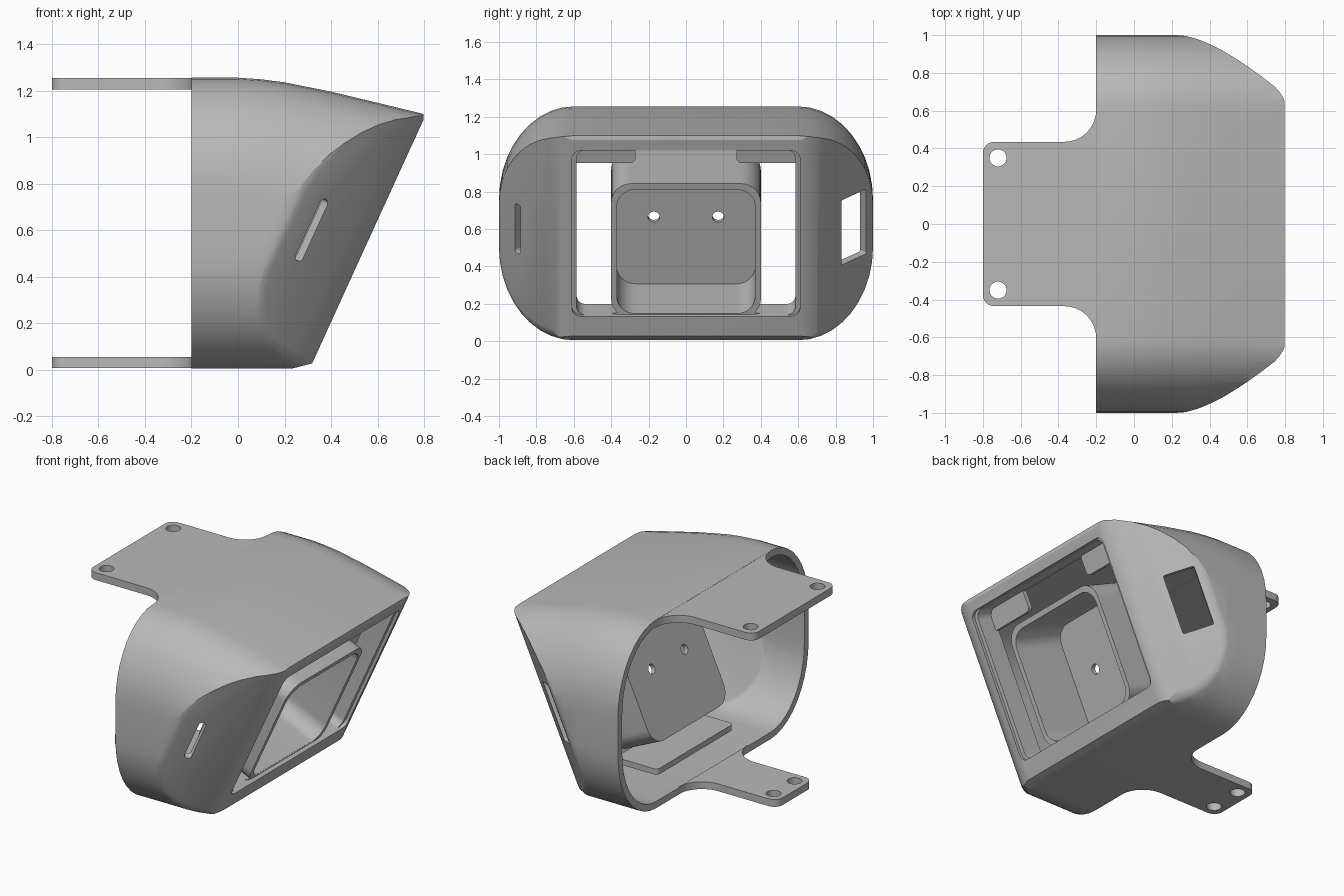
import bpy, bmesh, math
from mathutils import Vector, Matrix

if "Cube" in bpy.data.objects:
    bpy.data.objects.remove(bpy.data.objects["Cube"], do_unlink=True)

grey = bpy.data.materials.new("plain grey")
grey.use_nodes = True
COLOUR = (0.48, 0.48, 0.48, 1)
grey.diffuse_color = COLOUR
grey.node_tree.nodes["Principled BSDF"].inputs["Base Color"].default_value = COLOUR

WALL = 0.045
SLOPE = 0.457                                  # lean of the front face
SWEEP, CHEEK_Y = 1.2, 0.68                     # how far the cheeks fall back, and from where
FACE_N = Vector((1, 0, -SLOPE)).normalized()
LEAN = Vector((SLOPE, 0, 1)).normalized()
BASE = Vector((0.306, 0, 0))


def frame(origin, x_axis, y_axis):
    z_axis = x_axis.cross(y_axis)
    m = Matrix((x_axis, y_axis, z_axis)).transposed().to_4x4()
    m.translation = origin
    return m


FACE = frame(BASE, Vector((0, 1, 0)), LEAN)    # local: across, up the face, out


def cheek_normal(side):
    return Vector((1, SWEEP * side, -SLOPE)).normalized()


def to_object(name, bm):
    bmesh.ops.recalc_face_normals(bm, faces=bm.faces)
    mesh = bpy.data.meshes.new(name)
    bm.to_mesh(mesh)
    bm.free()
    ob = bpy.data.objects.new(name, mesh)
    bpy.context.collection.objects.link(ob)
    mesh.materials.append(grey)
    return ob


def arc(cx, cy, rx, ry, start, end, n=10):
    return [(cx + rx * math.cos(math.radians(start + (end - start) * i / n)),
             cy + ry * math.sin(math.radians(start + (end - start) * i / n)))
            for i in range(n + 1)]


def rounded(x0, x1, y0, y1, rx, ry):
    return (arc(x1 - rx, y1 - ry, rx, ry, 0, 90) + arc(x0 + rx, y1 - ry, rx, ry, 90, 180)
            + arc(x0 + rx, y0 + ry, rx, ry, 180, 270) + arc(x1 - rx, y0 + ry, rx, ry, 270, 360))


def loft(rings):
    bm = bmesh.new()
    loops = [[bm.verts.new(p) for p in ring] for ring in rings]
    for a, b in zip(loops, loops[1:]):
        for i in range(len(a)):
            j = (i + 1) % len(a)
            bm.faces.new((a[i], a[j], b[j], b[i]))
    bm.faces.new(loops[0])
    bm.faces.new(loops[-1])
    return bm


def prism(name, outline, z0, z1, matrix=Matrix(), shrink=None):
    # Straight prism; shrink gives a rounded inner end at z0
    bm = loft([[(x, y, z) for x, y in outline] for z in (z0, z1)])
    if shrink:
        ends = [e for e in bm.edges if all(abs(v.co.z - z0) < 1e-5 for v in e.verts)]
        bmesh.ops.bevel(bm, geom=ends, offset=shrink, segments=5, profile=0.5,
                        affect='EDGES')
    bmesh.ops.transform(bm, matrix=matrix, verts=bm.verts)
    return to_object(name, bm)


def cut(target, cutter):
    mod = target.modifiers.new("cut", 'BOOLEAN')
    mod.operation = 'DIFFERENCE'
    mod.solver = 'EXACT'
    mod.object = cutter
    bpy.context.view_layer.update()
    bpy.context.view_layer.objects.active = target
    bpy.ops.object.modifier_apply(modifier=mod.name)
    bpy.data.objects.remove(cutter, do_unlink=True)


def slice_off(bm, point, normal):
    geom = bm.verts[:] + bm.edges[:] + bm.faces[:]
    bmesh.ops.bisect_plane(bm, geom=geom, plane_co=point, plane_no=normal, clear_outer=True)
    bmesh.ops.holes_fill(bm, edges=[e for e in bm.edges if e.is_boundary])


def round_between(bm, n1, d1, n2, d2, r, inset, steps):
    # Slice along an arc that is tangent to two planes
    g = n1.dot(n2)
    p, q = d1 - r, d2 - r
    centre = (n1 * (p - g * q) + n2 * (q - g * p)) / (1 - g * g)
    for i in range(1, steps):
        n = n1.slerp(n2, i / steps)
        slice_off(bm, centre + n * (r - inset), n)


def hood(name, inset, back):
    # Rounded sleeve with a drooping top, sliced by the front face and cheeks
    top = [(back, 1.255), (0, 1.255), (0.1, 1.248), (0.2, 1.235), (0.4, 1.195),
           (0.6, 1.147), (1.0, 1.05)]
    half, rx, rz = 1 - inset, 0.4, 0.5
    bm = loft([[(x, y, z) for y, z in rounded(-half, half, 0.005 + inset, h - inset,
                                              rx - inset, rz - inset)] for x, h in top])
    face_d = FACE_N.dot(BASE)
    slice_off(bm, FACE_N * (face_d - inset), FACE_N)
    for side in (-1, 1):
        n = cheek_normal(side)
        d = n.dot(BASE + Vector((0, side * CHEEK_Y, 0)))
        slice_off(bm, n * (d - inset), n)
        round_between(bm, FACE_N, face_d, n, d, 0.2, inset, 5)
        # soft edge between the cheek and the sleeve, all around its curve
        for degrees in range(-70, 71, 10):
            c, s = math.cos(math.radians(degrees)), math.sin(math.radians(degrees))
            level = 0.005 + rz if s < 0 else 1.255 - rz
            reach = (1 - rx) * c + level * s + math.hypot(rx * c, rz * s)
            round_between(bm, n, d, Vector((0, side * c, s)), reach, 0.1, inset, 4)
    if not inset:
        slice_off(bm, Vector((0.23, 0, 0.005)), Vector((0.25, 0, -1)).normalized())
        slice_off(bm, Vector((0.797, 0, 1)), Vector((1, 0, 0)))
    return to_object(name, bm)


# Hollow hood, open at the back
shell = hood("hood_shell", 0, -0.2)
cut(shell, hood("hood_hollow", WALL, -0.4))

# Large opening in the leaning face
cut(shell, prism("opening_cutter", rounded(-0.61, 0.61, 0.145, 1.12, 0.05, 0.05),
                 -0.2, 0.2, FACE))


# Slot in one cheek, window in the other
def cheek_cutter(name, side, y, z, width, height, radius):
    n = cheek_normal(side)
    x = BASE.x + SLOPE * z - SWEEP * (abs(y) - CHEEK_Y)
    m = frame(Vector((x, y, z)), LEAN.cross(n), LEAN)
    w, h = width / 2, height / 2
    return prism(name, rounded(-w, w, -h, h, radius, radius), -0.15, 0.15, m)


cut(shell, cheek_cutter("slot_cutter", -1, -0.9, 0.6, 0.045, 0.29, 0.02))
cut(shell, cheek_cutter("window_cutter", 1, 0.897, 0.61, 0.195, 0.38, 0.012))

# Collar running inwards from the opening
collar = prism("opening_collar", rounded(-0.64, 0.64, 0.115, 1.145, 0.07, 0.07),
               -0.16, -0.02, FACE)
cut(collar, prism("collar_cutter", rounded(-0.585, 0.585, 0.145, 1.115, 0.05, 0.05),
                  -0.3, 0.2, FACE))

# Small ledges at the upper corners of the collar
for side, label in ((-1, "right"), (1, "left")):
    a, b = sorted((side * 0.27, side * 0.61))
    prism("ledge_" + label, rounded(a, b, 0.985, 1.125, 0.03, 0.03), -0.165, -0.135, FACE)

# Deep tray in the middle with two screw holes in its floor
tray = prism("tray", rounded(-0.4, 0.4, 0.125, 0.915, 0.11, 0.11), -0.44, -0.025, FACE)
cut(tray, prism("tray_cutter", rounded(-0.37, 0.37, 0.15, 0.88, 0.1, 0.1),
                -0.41, 0.1, FACE, shrink=0.07))
for side in (-1, 1):
    y = 0.172 * side
    cut(tray, prism("screw_cutter", rounded(y - 0.031, y + 0.031, 0.512, 0.574, 0.031, 0.031),
                    -0.6, -0.3, FACE))

# Flat shelf under the tray
prism("tray_shelf", rounded(-0.07, 0.34, -0.4, 0.4, 0.03, 0.03), 0.112, 0.15)


# Mounting tabs above and below, flared into the hood; the lower one is narrow
def mounting_tab(name, z0, z1, half, hole_y):
    side = (arc(-0.37, half + 0.17, 0.17, 0.17, 0, -90)
            + arc(-0.74, half - 0.06, 0.06, 0.06, 90, 180))
    tab = prism(name, side + [(x, -y) for x, y in reversed(side)], z0, z1)
    for y in (-hole_y, hole_y):
        cut(tab, prism("bolt_cutter", rounded(-0.765, -0.675, y - 0.045, y + 0.045,
                                              0.045, 0.045), z0 - 0.1, z1 + 0.1))


mounting_tab("mounting_tab_top", 1.205, 1.254, 0.435, 0.35)
mounting_tab("mounting_tab_bottom", 0.007, 0.055, 0.19, 0.11)

# Smooth shading with crisp edges
for ob in bpy.context.scene.objects:
    ob.select_set(ob.type == 'MESH')
bpy.context.view_layer.objects.active = shell
bpy.ops.object.shade_smooth_by_angle(angle=math.radians(20))
